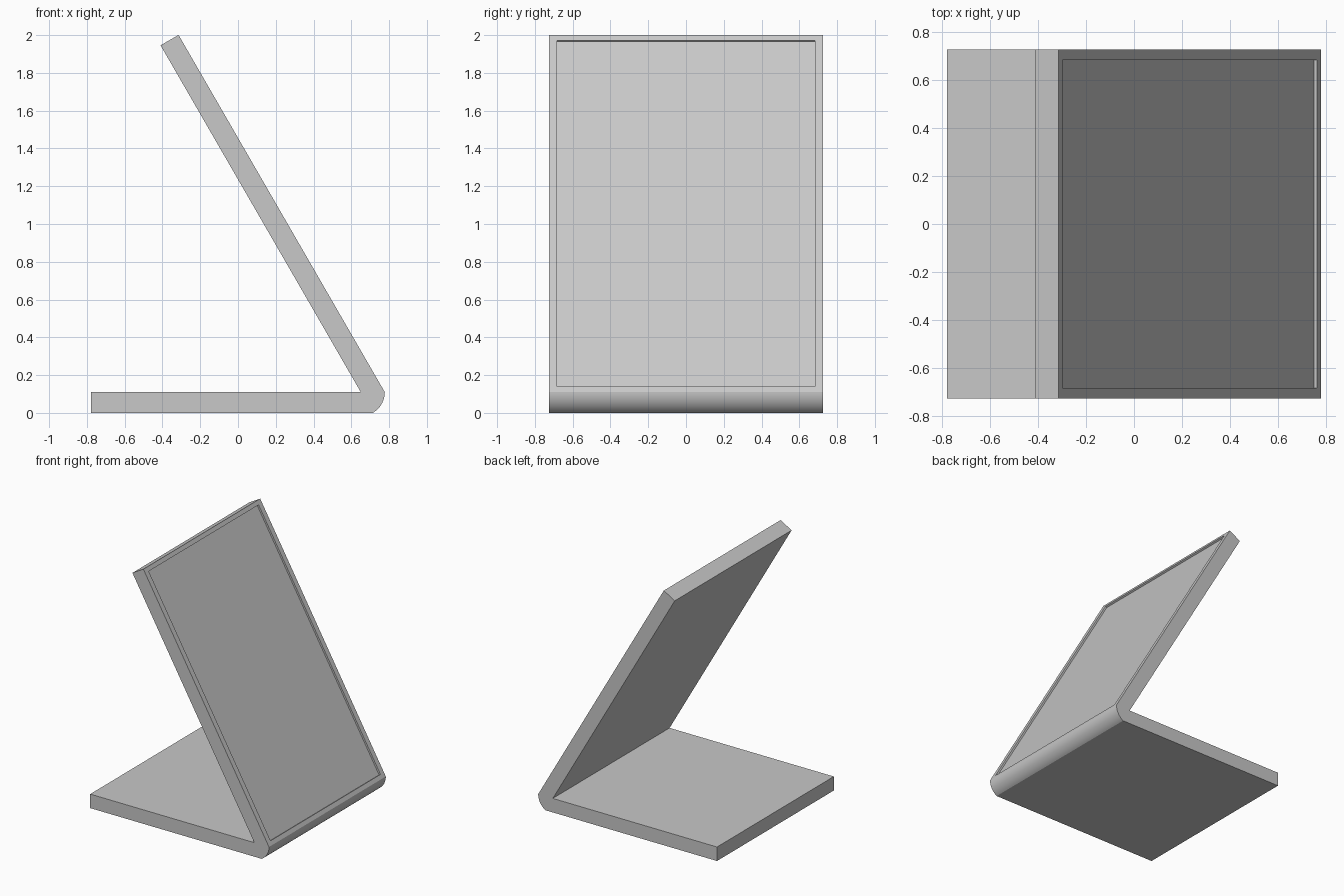
import bpy, bmesh
from math import sin, cos, radians
from mathutils import Vector

if "Cube" in bpy.data.objects:
    bpy.data.objects.remove(bpy.data.objects["Cube"], do_unlink=True)

THICK = 0.11
HALF_WIDTH = 0.725
RADIUS = THICK / cos(radians(30))      # rounded hinge edge
LEAN = radians(120)                    # direction of the leaning panel
RECESS_DEPTH = 0.014

grey = bpy.data.materials.new("light grey")
grey.use_nodes = True
colour = (0.58, 0.58, 0.58, 1)
grey.diffuse_color = colour
grey.node_tree.nodes["Principled BSDF"].inputs["Base Color"].default_value = colour

# Side profile: flat foot, rounded hinge, leaning panel
hinge = Vector((0.65, 0, THICK))
along = Vector((cos(LEAN), 0, sin(LEAN)))
outward = Vector((sin(LEAN), 0, -cos(LEAN)))
inner_top = hinge + along * 2.12
steps = 16
arc = [hinge + RADIUS * Vector((cos(a), 0, sin(a)))
       for a in (radians(-60 + 60 * i / steps) for i in range(steps + 1))]
profile = [Vector((-0.777, 0, 0)), *arc, inner_top + outward * THICK,
           inner_top, hinge, Vector((-0.777, 0, THICK))]

# Extrude the profile across the width
bm = bmesh.new()
side = bm.faces.new([bm.verts.new(p - Vector((0, HALF_WIDTH, 0))) for p in profile])
ext = bmesh.ops.extrude_face_region(bm, geom=[side])
bmesh.ops.translate(bm, vec=(0, 2 * HALF_WIDTH, 0),
                    verts=[g for g in ext["geom"] if isinstance(g, bmesh.types.BMVert)])
bmesh.ops.recalc_face_normals(bm, faces=bm.faces)

# Shallow framed recess in the outer face of the panel
panel = max(bm.faces, key=lambda f: f.normal.dot(outward) * f.calc_area())
bmesh.ops.inset_region(bm, faces=[panel], thickness=0.033, use_even_offset=True)
for v in panel.verts:
    v.co.y *= 0.682 / abs(v.co.y)
bmesh.ops.inset_region(bm, faces=[panel], thickness=0, depth=0)
for v in panel.verts:
    v.co -= outward * RECESS_DEPTH

mesh = bpy.data.meshes.new("folded_stand")
bm.to_mesh(mesh)
bm.free()
mesh.materials.append(grey)
stand = bpy.data.objects.new("folded_stand", mesh)
bpy.context.collection.objects.link(stand)

# Smooth only the rounded hinge
bpy.ops.object.select_all(action="DESELECT")
stand.select_set(True)
bpy.context.view_layer.objects.active = stand
bpy.ops.object.shade_smooth_by_angle(angle=radians(20))
